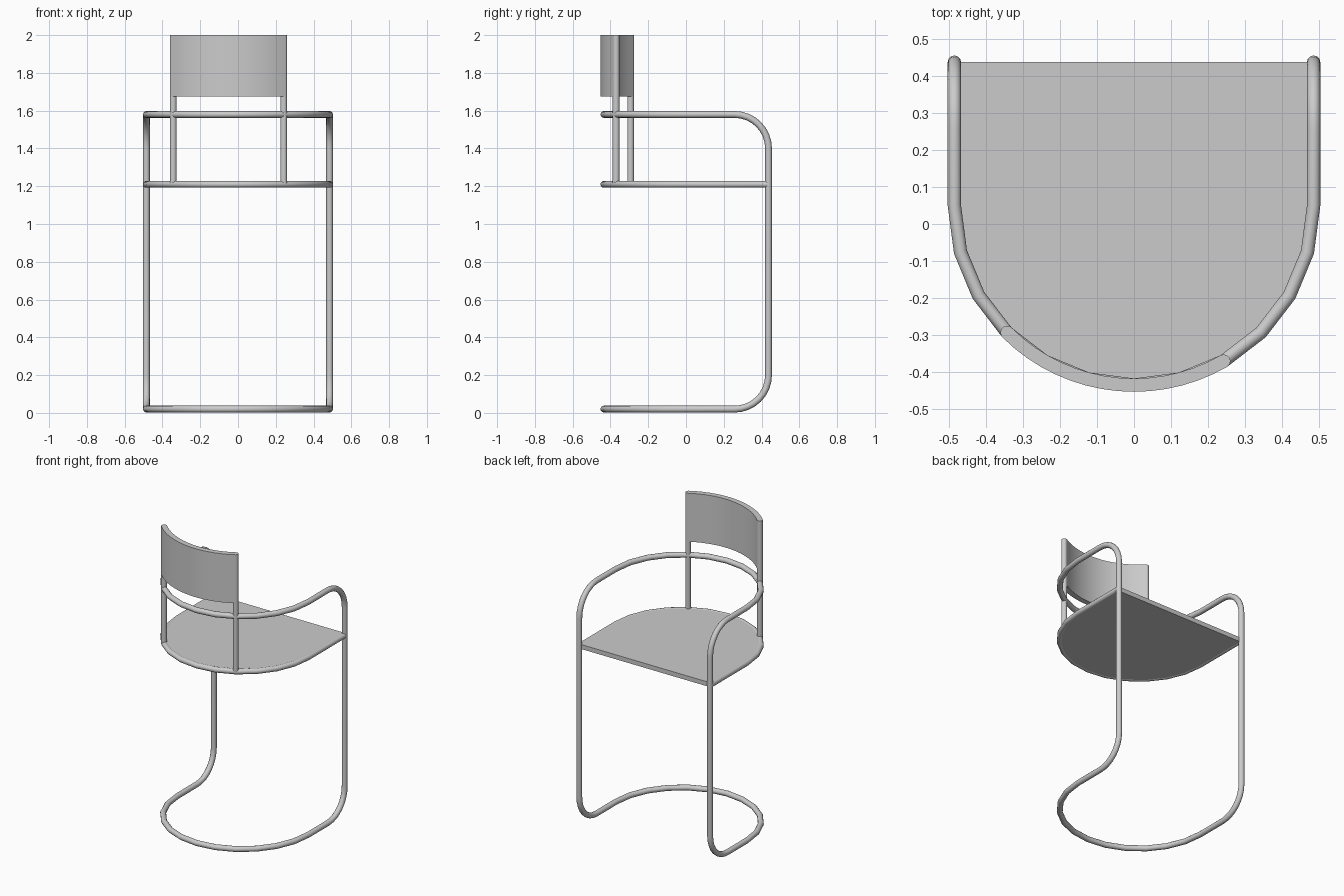
import bpy, bmesh
from math import sin, cos, pi, radians

cube = bpy.data.objects.get("Cube")
if cube:
    bpy.data.objects.remove(cube, do_unlink=True)

R = 0.485          # plan radius of the tubes
CY = 0.05          # centre of the round back
TUBE = 0.018       # tube radius
FRONT = 0.437      # uprights
BEND = 0.18        # bend radius
FLOOR, SEAT, ARM, TOP = 0.02, 1.21, 1.58, 2.0

grey = bpy.data.materials.new("light grey")
grey.use_nodes = True
color = (0.6, 0.6, 0.6, 1)
grey.diffuse_color = color
grey.node_tree.nodes["Principled BSDF"].inputs["Base Color"].default_value = color


def finish(obj):
    obj.data.materials.clear()
    obj.data.materials.append(grey)
    bpy.ops.object.select_all(action='DESELECT')
    obj.select_set(True)
    bpy.context.view_layer.objects.active = obj
    if obj.type == 'CURVE':
        bpy.ops.object.convert(target='MESH')
    bpy.ops.object.shade_smooth_by_angle(angle=radians(40))


def tube(name, points, closed=False):
    curve = bpy.data.curves.new(name, 'CURVE')
    curve.dimensions = '3D'
    curve.bevel_depth = TUBE
    curve.bevel_resolution = 4
    curve.use_fill_caps = True
    spline = curve.splines.new('POLY')
    spline.points.add(len(points) - 1)
    for p, co in zip(spline.points, points):
        p.co = (*co, 1)
    spline.use_cyclic_u = closed
    obj = bpy.data.objects.new(name, curve)
    bpy.context.collection.objects.link(obj)
    finish(obj)


def on_arc(degrees, radius, z):
    """Point on the round back; zero degrees is the rear centre."""
    a = radians(degrees)
    return (radius * sin(a), CY - radius * cos(a), z)


def back_arc(z, step=15):
    return [on_arc(a, R, z) for a in range(-90, 91, step)]


def bend(x, z, side):
    """Quarter bend from a level run at z into the upright."""
    steps = [i * pi / 16 for i in range(9)]
    return [(x, FRONT - BEND + BEND * sin(t), z + side * BEND * (1 - cos(t)))
            for t in steps]


def solid(name, sections):
    """Skin a row of equal loops and cap both ends."""
    bm = bmesh.new()
    rows = [[bm.verts.new(p) for p in s] for s in sections]
    n = len(rows[0])
    for a, b in zip(rows, rows[1:]):
        for i in range(n):
            j = (i + 1) % n
            bm.faces.new((a[i], a[j], b[j], b[i]))
    bm.faces.new(rows[0])
    bm.faces.new(rows[-1])
    bmesh.ops.recalc_face_normals(bm, faces=bm.faces)
    mesh = bpy.data.meshes.new(name)
    bm.to_mesh(mesh)
    bm.free()
    obj = bpy.data.objects.new(name, mesh)
    bpy.context.collection.objects.link(obj)
    finish(obj)


# Continuous frame: base loop, right and left uprights, arm loop
right_low, right_high = bend(-R, FLOOR, 1), bend(-R, ARM, -1)
left_low, left_high = bend(R, FLOOR, 1), bend(R, ARM, -1)
tube("tube_frame", back_arc(FLOOR) + left_low + left_high[::-1]
     + back_arc(ARM)[::-1] + right_high + right_low[::-1], closed=True)

# Seat rail and seat panel
tube("seat_rail", [(-R, FRONT, SEAT)] + back_arc(SEAT) + [(R, FRONT, SEAT)])
solid("seat", [[(-R, FRONT, z)] + back_arc(z) + [(R, FRONT, z)]
               for z in (SEAT - 0.015, SEAT + 0.015)])

# Back posts and curved backrest
ends = (-45, 30)
for name, angle in zip(("right_back_post", "left_back_post"), ends):
    tube(name, [on_arc(angle, R, SEAT), on_arc(angle, R, TOP)])
inner, outer = R - TUBE, R + TUBE
low = 1.675
solid("backrest", [[on_arc(a, inner, low), on_arc(a, outer, low),
                    on_arc(a, outer, TOP), on_arc(a, inner, TOP)]
                   for a in range(ends[0], ends[1] + 1, 5)])
